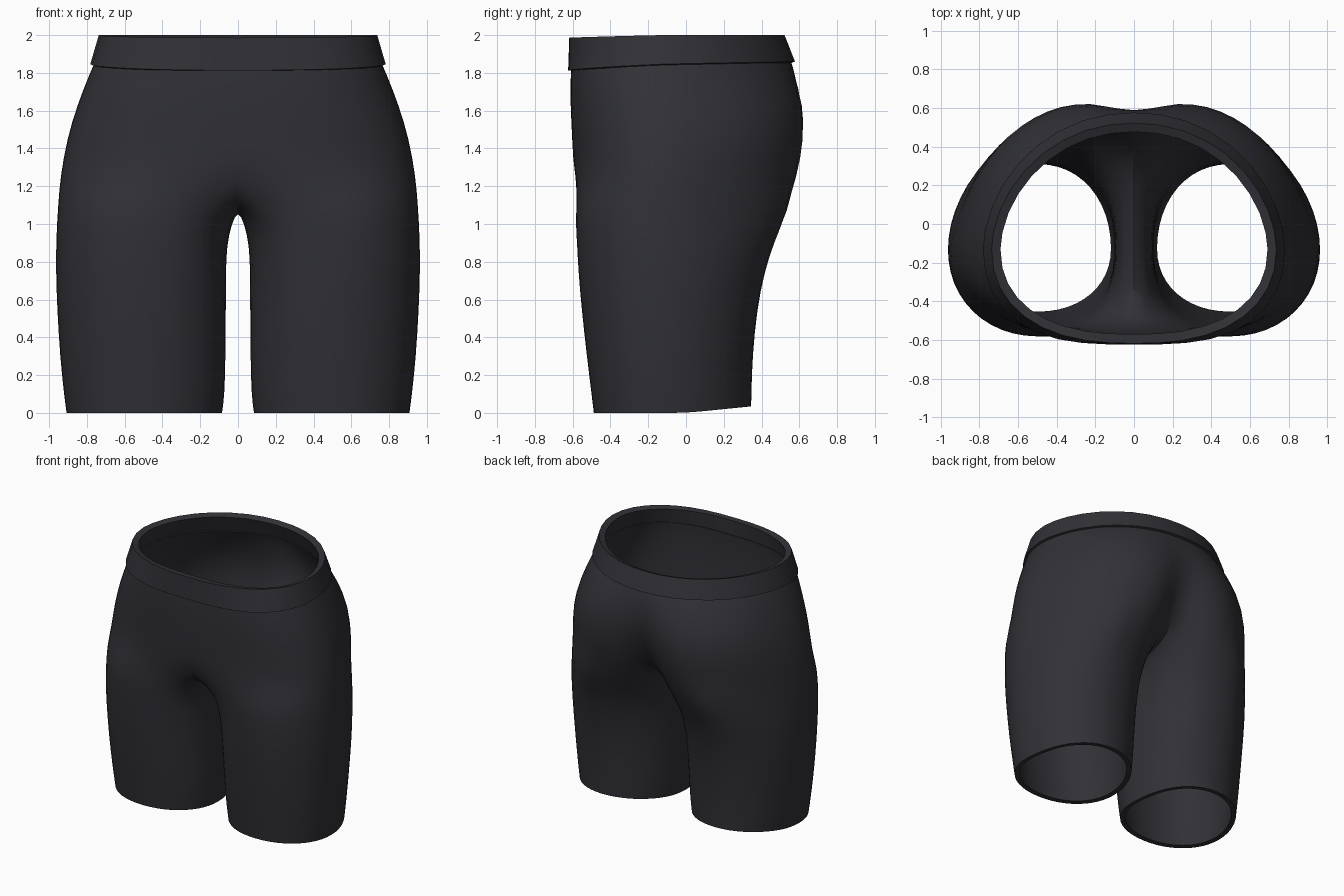
import bpy, bmesh, math

cube = bpy.data.objects.get("Cube")
if cube:
    bpy.data.objects.remove(cube)

# One dark fabric colour
FABRIC = (0.03, 0.03, 0.037, 1)
fabric = bpy.data.materials.new("charcoal_fabric")
fabric.use_nodes = True
fabric.diffuse_color = FABRIC
bsdf = fabric.node_tree.nodes["Principled BSDF"]
bsdf.inputs["Base Color"].default_value = FABRIC
bsdf.inputs["Roughness"].default_value = 0.8

SEGMENTS = 18      # steps round half of the body, front centre to back centre
MID_Y = -0.13      # depth at which the body is widest


def body_point(i, width, front, back, front_flat, back_flat, side, cleft=0):
    """Left half of a body section; the flats square the front and the back."""
    t = math.pi * i / SEGMENTS
    s = 0 if i in (0, SEGMENTS) else math.sin(t)
    x = width * s
    if 2 * i <= SEGMENTS:
        return x, MID_Y + (front - MID_Y) * max(0, 1 - s ** front_flat) ** 0.46
    y = MID_Y + (back - MID_Y) * (1 - s ** back_flat) ** (1 / side)
    return x, y - cleft * math.exp(-(x / 0.14) ** 2)


def leg_point(angle, inner, outer, front, back, round_out, round_in):
    """Leg section; angle 0 is the inside of the thigh, the front comes first."""
    c, s = math.cos(angle), math.sin(angle)
    if c > 0:
        n = round_in
    else:
        n = 2.1 if s > 0 else round_out
    px = math.copysign(abs(c) ** (2 / n), c)
    py = abs(s) ** (2 / n)
    x = (inner + outer) / 2 - px * (outer - inner) / 2
    return x, MID_Y + ((front if s > 0 else back) - MID_Y) * py


def skin(bm, upper, lower, closed=False):
    count = len(upper)
    for i in range(count if closed else count - 1):
        j = (i + 1) % count
        bm.faces.new((upper[i], lower[i], lower[j], upper[j]))


def finish(name, bm, thickness, smooth_level):
    """Mirror the half shell, thicken it inward and shade it."""
    bmesh.ops.recalc_face_normals(bm, faces=bm.faces)
    outermost = max(bm.faces, key=lambda f: f.calc_center_median().x)
    if outermost.normal.x < 0:
        bmesh.ops.reverse_faces(bm, faces=bm.faces)
    mesh = bpy.data.meshes.new(name)
    bm.to_mesh(mesh)
    bm.free()
    mesh.materials.append(fabric)
    obj = bpy.data.objects.new(name, mesh)
    bpy.context.collection.objects.link(obj)
    mirror = obj.modifiers.new("mirror", 'MIRROR')
    mirror.use_clip = True
    if smooth_level:
        sub = obj.modifiers.new("smooth", 'SUBSURF')
        sub.levels = sub.render_levels = smooth_level
    shell = obj.modifiers.new("thickness", 'SOLIDIFY')
    shell.thickness = thickness
    shell.offset = -1
    bpy.ops.object.select_all(action='DESELECT')
    obj.select_set(True)
    bpy.context.view_layer.objects.active = obj
    bpy.ops.object.convert(target='MESH')
    bpy.ops.object.shade_smooth_by_angle(angle=math.radians(50))


# Shorts: hips from the waist down to the crotch
# (height, half width, front, back, front flat, back flat, side, cleft depth)
hip_rows = [
    (1.87, 0.755, -0.605, 0.555, 3.0, 2.1, 1.8, 0.0),
    (1.80, 0.788, -0.611, 0.588, 3.0, 2.3, 1.8, 0.01),
    (1.63, 0.855, -0.613, 0.648, 2.8, 2.7, 1.8, 0.06),
    (1.45, 0.91, -0.602, 0.656, 2.7, 2.9, 1.75, 0.13),
    (1.25, 0.945, -0.597, 0.62, 2.6, 3.0, 1.55, 0.22),
]
bm = bmesh.new()
previous = None
for z, *section in hip_rows:
    row = [bm.verts.new((*body_point(i, *section), z)) for i in range(SEGMENTS + 1)]
    if previous:
        skin(bm, previous, row)
    previous = row

# Crotch seam, back to front, closes the top of each leg
crotch = [(0.28, 1.15), (0.12, 1.09), (-0.1, 1.07), (-0.34, 1.085), (-0.51, 1.145)]
previous = previous + [bm.verts.new((0, y, z)) for y, z in crotch]

# Legs: (height, inside x, outside x, front, back,
#        back outer roundness, inner roundness, drop at the inside)
leg_rows = [
    (1.10, 0.03, 0.958, -0.592, 0.55, 1.55, 2.6, 0.10),
    (0.92, 0.055, 0.968, -0.582, 0.475, 1.75, 2.5, 0.03),
    (0.75, 0.06, 0.969, -0.574, 0.422, 1.9, 2.35, 0),
    (0.55, 0.06, 0.962, -0.557, 0.381, 2.0, 2.25, 0),
    (0.30, 0.062, 0.947, -0.529, 0.357, 2.0, 2.2, 0),
    (0.10, 0.066, 0.926, -0.504, 0.352, 2.0, 2.1, 0),
    (0.00, 0.08, 0.912, -0.492, 0.35, 2.0, 2.1, 0),
]
around = len(previous)
for z, *section, drop in leg_rows:
    row = []
    for i in range(around):
        angle = (math.pi / 4 + math.tau * i / around) % math.tau
        x, y = leg_point(angle, *section)
        inside = ((1 + math.cos(angle)) / 2) ** 2
        hem_rise = 0.1 * max(0, y) * max(0, 1 - z * 5)
        row.append(bm.verts.new((x, y, z - drop * inside + hem_rise)))
    skin(bm, previous, row, closed=True)
    previous = row
finish("shorts", bm, 0.035, 1)

# Waistband: flared strip standing proud of the shorts
bm = bmesh.new()
lower, upper = [], []
for i in range(SEGMENTS + 1):
    facing = math.cos(math.pi * i / SEGMENTS)     # 1 at front, -1 at back
    low_z = 1.846 - (0.033 if facing > 0 else 0.014) * facing
    high_z = 2.0 - 0.014 * max(0, facing)
    low_xy = body_point(i, 0.782, -0.624, 0.577, 3.1, 2.1, 1.8)
    high_xy = body_point(i, 0.737, -0.618, 0.522, 2.5, 2.1, 1.8)
    lower.append(bm.verts.new((*low_xy, low_z)))
    upper.append(bm.verts.new((*high_xy, high_z)))
skin(bm, upper, lower)
finish("waistband", bm, 0.048, 0)
